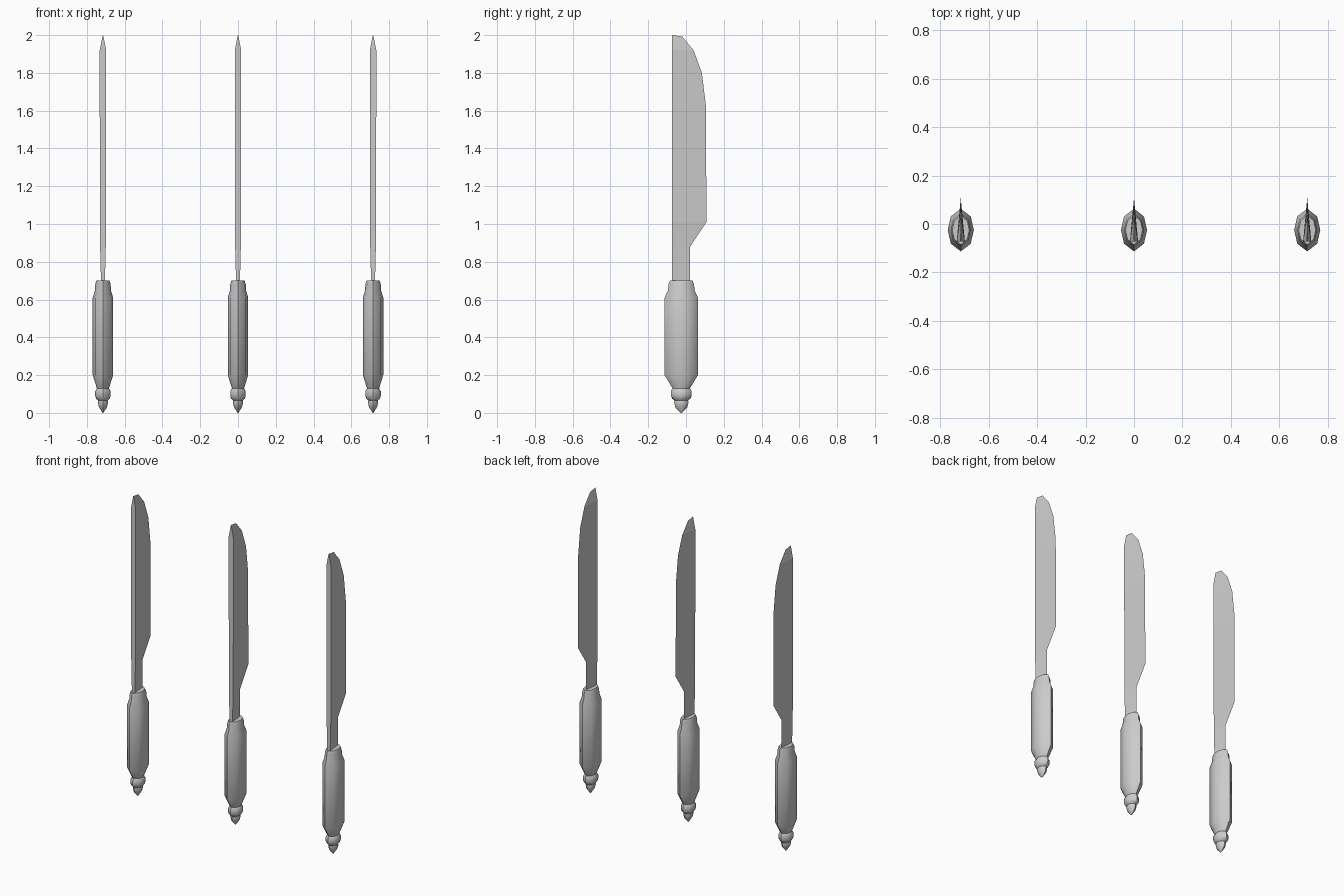
import bpy
import math

if "Cube" in bpy.data.objects:
    bpy.data.objects.remove(bpy.data.objects["Cube"], do_unlink=True)

# One plain grey metal
steel = bpy.data.materials.new("grey_steel")
steel.use_nodes = True
GREY = (0.6, 0.6, 0.6, 1.0)
steel.diffuse_color = GREY
steel.node_tree.nodes["Principled BSDF"].inputs["Base Color"].default_value = GREY


def loft(name, rings, x):
    """Skin equal-length rings of points and cap both ends."""
    n = len(rings[0])
    verts = [p for ring in rings for p in ring]
    faces = [list(range(n))[::-1], [len(verts) - n + i for i in range(n)]]
    for r in range(len(rings) - 1):
        for i in range(n):
            j = (i + 1) % n
            faces.append([r * n + i, r * n + j, (r + 1) * n + j, (r + 1) * n + i])
    mesh = bpy.data.meshes.new(name)
    mesh.from_pydata(verts, [], faces)
    mesh.materials.append(steel)
    obj = bpy.data.objects.new(name, mesh)
    obj.location.x = x
    bpy.context.collection.objects.link(obj)
    return obj


# Handle profile: height, half width in x, half depth in y
HANDLE = [
    (0.0, 0.002, 0.003), (0.03, 0.021, 0.032), (0.055, 0.027, 0.038),
    (0.065, 0.025, 0.036), (0.075, 0.036, 0.048), (0.09, 0.041, 0.055),
    (0.115, 0.041, 0.055), (0.13, 0.032, 0.046), (0.20, 0.054, 0.088),
    (0.61, 0.054, 0.088), (0.65, 0.042, 0.070), (0.68, 0.041, 0.068),
    (0.70, 0.035, 0.060),
]
# Eight-sided section, pointed towards the front and back
SECTION = [(0, -1), (0.76, -0.64), (1, 0), (0.76, 0.64),
           (0, 1), (-0.76, 0.64), (-1, 0), (-0.76, -0.64)]
HANDLE_Y = -0.025

# Blade rows: height, half width of the spine, y of the cutting edge
SPINE_Y = -0.073
BLADE = [
    (0.68, 0.010, 0.022), (0.88, 0.015, 0.022), (1.01, 0.016, 0.108),
    (1.62, 0.017, 0.106), (1.80, 0.017, 0.084), (1.92, 0.017, 0.040),
    (1.99, 0.003, -0.018),
]


def build_knife(label, x):
    rings = [[(a * sx, HANDLE_Y + b * sy, z) for sx, sy in SECTION]
             for z, a, b in HANDLE]
    handle = loft(label + "_handle", rings, x)
    bpy.ops.object.select_all(action="DESELECT")
    handle.select_set(True)
    bpy.context.view_layer.objects.active = handle
    bpy.ops.object.shade_smooth_by_angle(angle=math.radians(45))

    # Wedge blade: flat spine in front, thin edge at the back
    rings = [[(-w, SPINE_Y, z), (w, SPINE_Y, z), (0, edge, z)]
             for z, w, edge in BLADE]
    # The tip leans up to the spine
    rings.append([(-0.0005, SPINE_Y, 2.0), (0.0005, SPINE_Y, 2.0), (0, -0.022, 1.993)])
    loft(label + "_blade", rings, x)


for label, x in (("right_knife", -0.715), ("middle_knife", 0.0), ("left_knife", 0.715)):
    build_knife(label, x)
